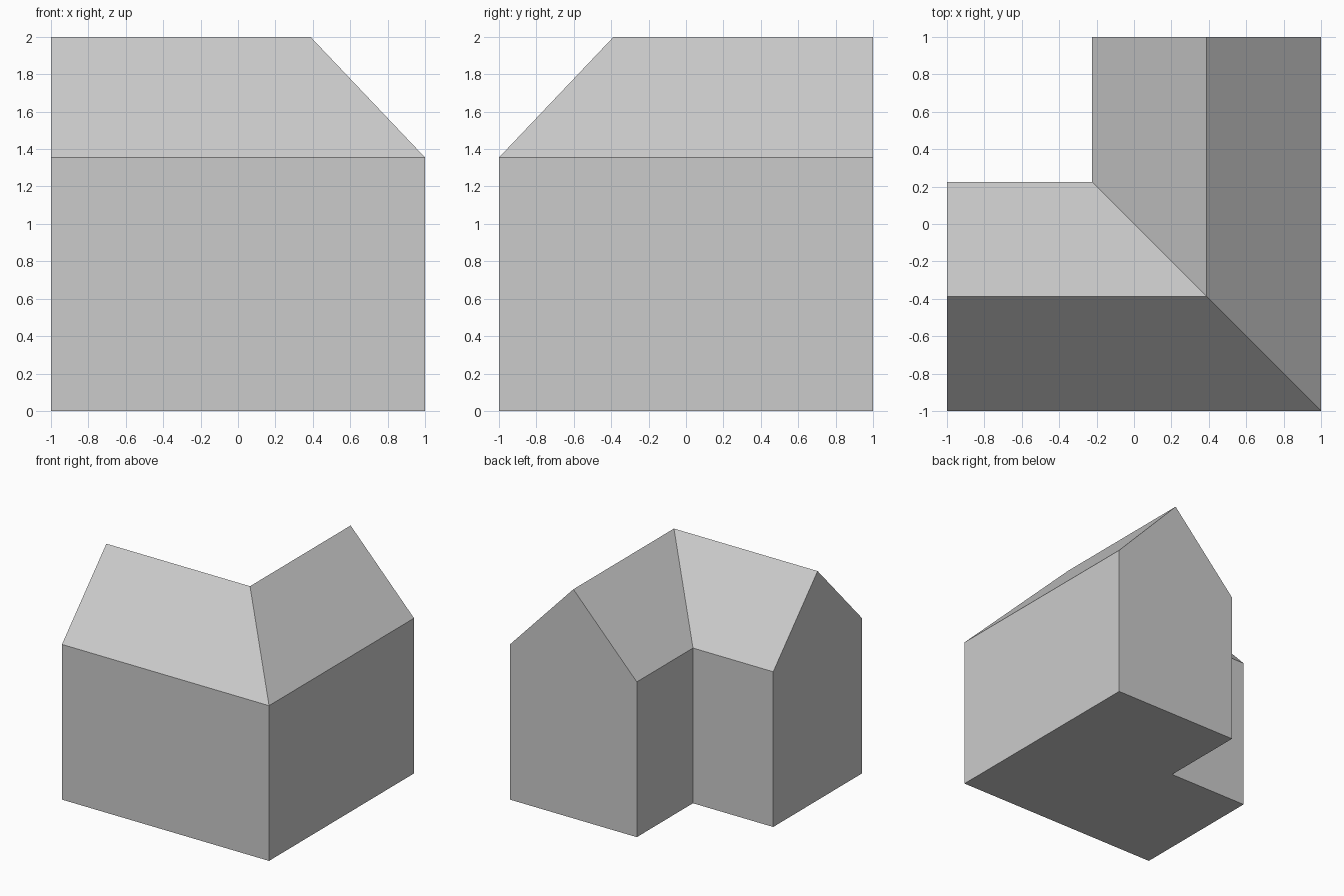
import bpy
import bmesh

cube = bpy.data.objects.get("Cube")
if cube:
    bpy.data.objects.remove(cube, do_unlink=True)

EAVE, RIDGE, DEPTH = 1.355, 2.0, 1.225

# One plain grey for walls, roof and floor
grey = bpy.data.materials.new("plain_grey")
grey.use_nodes = True
colour = (0.6, 0.6, 0.6, 1)
grey.diffuse_color = colour
grey.node_tree.nodes["Principled BSDF"].inputs["Base Color"].default_value = colour

# Gable profile: distance inward from the outer wall, height
profile = [(0, 0), (0, EAVE), (DEPTH / 2, RIDGE), (DEPTH, EAVE), (DEPTH, 0)]

# Sweep the profile along the L: left wing end, mitred corner, rear wing end
bm = bmesh.new()
sections = [
    [bm.verts.new((-1, d - 1, z)) for d, z in profile],
    [bm.verts.new((1 - d, d - 1, z)) for d, z in profile],
    [bm.verts.new((1 - d, 1, z)) for d, z in profile],
]
count = len(profile)
for a, b in zip(sections, sections[1:]):
    for i in range(count - 1):
        bm.faces.new((a[i], b[i], b[i + 1], a[i + 1]))

# Gable ends and the L-shaped floor
bm.faces.new(sections[0])
bm.faces.new(sections[-1])
bm.faces.new([s[0] for s in sections] + [s[-1] for s in reversed(sections)])
bmesh.ops.recalc_face_normals(bm, faces=bm.faces[:])

mesh = bpy.data.meshes.new("corner_house")
bm.to_mesh(mesh)
bm.free()
mesh.materials.append(grey)
house = bpy.data.objects.new("corner_house", mesh)
bpy.context.collection.objects.link(house)
